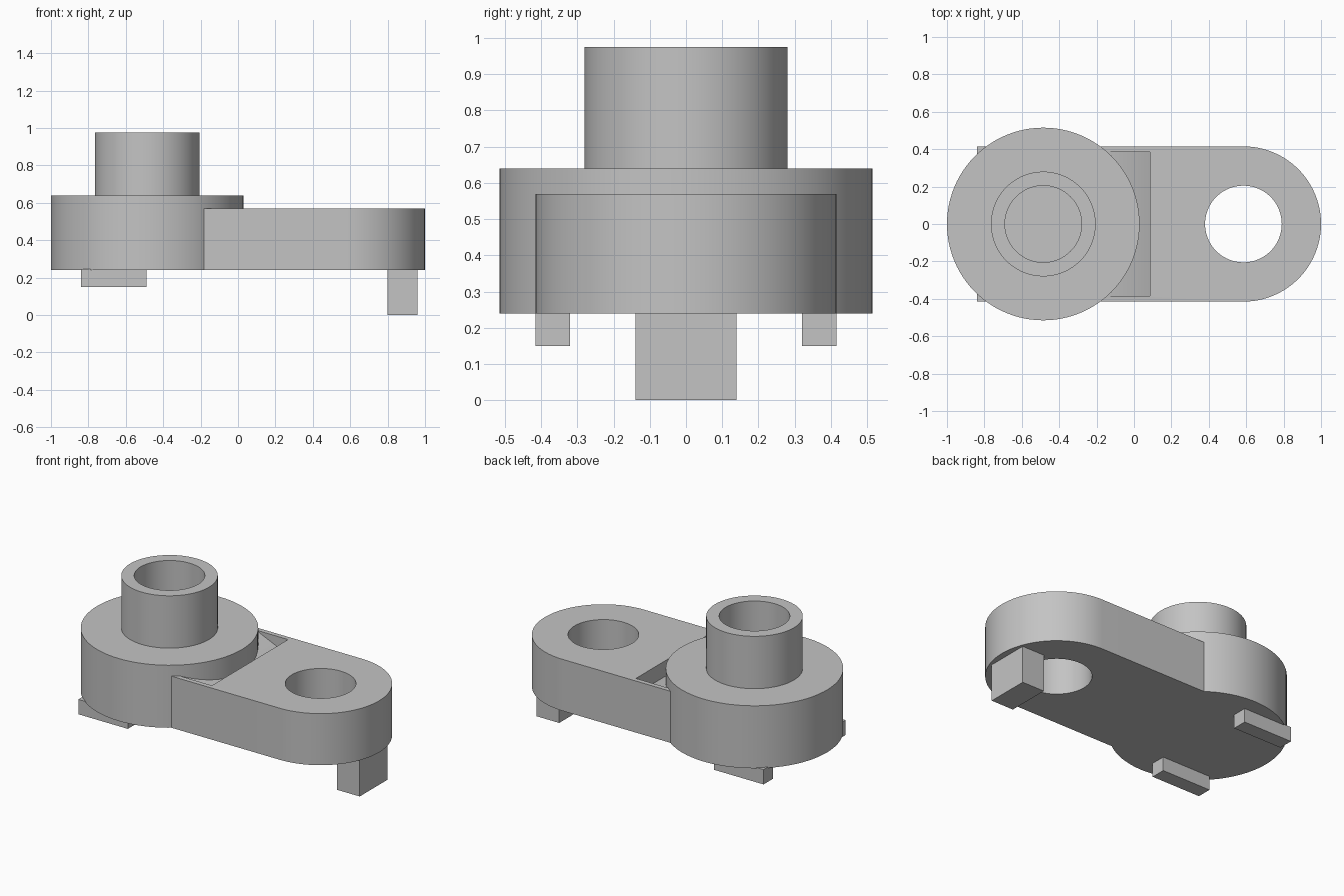
import bpy, bmesh, math

if "Cube" in bpy.data.objects:
    bpy.data.objects.remove(bpy.data.objects["Cube"])

grey = bpy.data.materials.new("plain grey")
grey.diffuse_color = (0.55, 0.55, 0.55, 1)
grey.use_nodes = True
grey.node_tree.nodes["Principled BSDF"].inputs["Base Color"].default_value = grey.diffuse_color


def finish(name, bm):
    bmesh.ops.recalc_face_normals(bm, faces=bm.faces)
    mesh = bpy.data.meshes.new(name)
    bm.to_mesh(mesh)
    bm.free()
    mesh.materials.append(grey)
    ob = bpy.data.objects.new(name, mesh)
    bpy.context.collection.objects.link(ob)
    return ob


def prism(name, outline, vec):
    """Extrude a closed outline along a vector."""
    bm = bmesh.new()
    face = bm.faces.new([bm.verts.new(p) for p in outline])
    ext = bmesh.ops.extrude_face_region(bm, geom=[face])
    bmesh.ops.translate(bm, vec=vec, verts=[g for g in ext["geom"] if isinstance(g, bmesh.types.BMVert)])
    return finish(name, bm)


def box(name, x0, x1, y0, y1, z0, z1):
    return prism(name, [(x0, y0, z0), (x1, y0, z0), (x1, y1, z0), (x0, y1, z0)], (0, 0, z1 - z0))


def arc(cx, r, z, a0, a1, n):
    return [(cx + r * math.cos(a0 + (a1 - a0) * i / n), r * math.sin(a0 + (a1 - a0) * i / n), z)
            for i in range(n + 1)]


def lathe(name, cx, profile, n=96):
    """Revolve an (r, z) profile about a vertical axis, capping both ends."""
    bm = bmesh.new()
    rings = [[bm.verts.new(p) for p in arc(cx, r, z, 0, math.tau, n)[:-1]] for r, z in profile]
    for a, b in zip(rings, rings[1:]):
        for i in range(n):
            j = (i + 1) % n
            bm.faces.new((a[i], a[j], b[j], b[i]))
    bm.faces.new(rings[0])
    bm.faces.new(rings[-1])
    return finish(name, bm)


def cut(ob, cutter):
    mod = ob.modifiers.new("cut", 'BOOLEAN')
    mod.operation = 'DIFFERENCE'
    mod.solver = 'EXACT'
    mod.object = cutter
    bpy.context.view_layer.objects.active = ob
    bpy.ops.object.modifier_apply(modifier=mod.name)
    bpy.data.objects.remove(cutter)


def smooth(ob):
    bpy.ops.object.select_all(action='DESELECT')
    ob.select_set(True)
    bpy.context.view_layer.objects.active = ob
    bpy.ops.object.shade_smooth_by_angle(angle=math.radians(30))


# Round hub with a hollow boss on top
hub = lathe("hub_and_boss", -0.485, [(0.515, 0.24), (0.515, 0.64), (0.28, 0.64), (0.28, 0.975),
                                     (0.205, 0.975), (0.205, 0.64)])

# Arm with a rounded end
arm = prism("arm", [(-0.485, -0.415, 0.24)] + arc(0.585, 0.415, 0.24, -math.pi / 2, math.pi / 2, 48)
            + [(-0.485, 0.415, 0.24)], (0, 0, 0.33))

# Through hole in the arm
cut(arm, lathe("hole_cutter", 0.585, [(0.205, 0.1), (0.205, 0.7)]))

# Wedge-shaped pocket between hub and arm
cut(arm, prism("pocket_cutter", [(-0.2, -0.385, 0.595), (0.085, -0.385, 0.47), (0.085, -0.385, 0.7),
                                 (-0.2, -0.385, 0.7)], (0, 0.77, 0)))
smooth(hub)
smooth(arm)

# Long foot under the arm end, two short feet under the hub
box("arm_foot", 0.8, 0.96, -0.14, 0.14, 0, 0.24)
for side, y in (("front", -0.415), ("back", 0.32)):
    box(side + "_hub_foot", -0.84, -0.49, y, y + 0.095, 0.15, 0.245)
